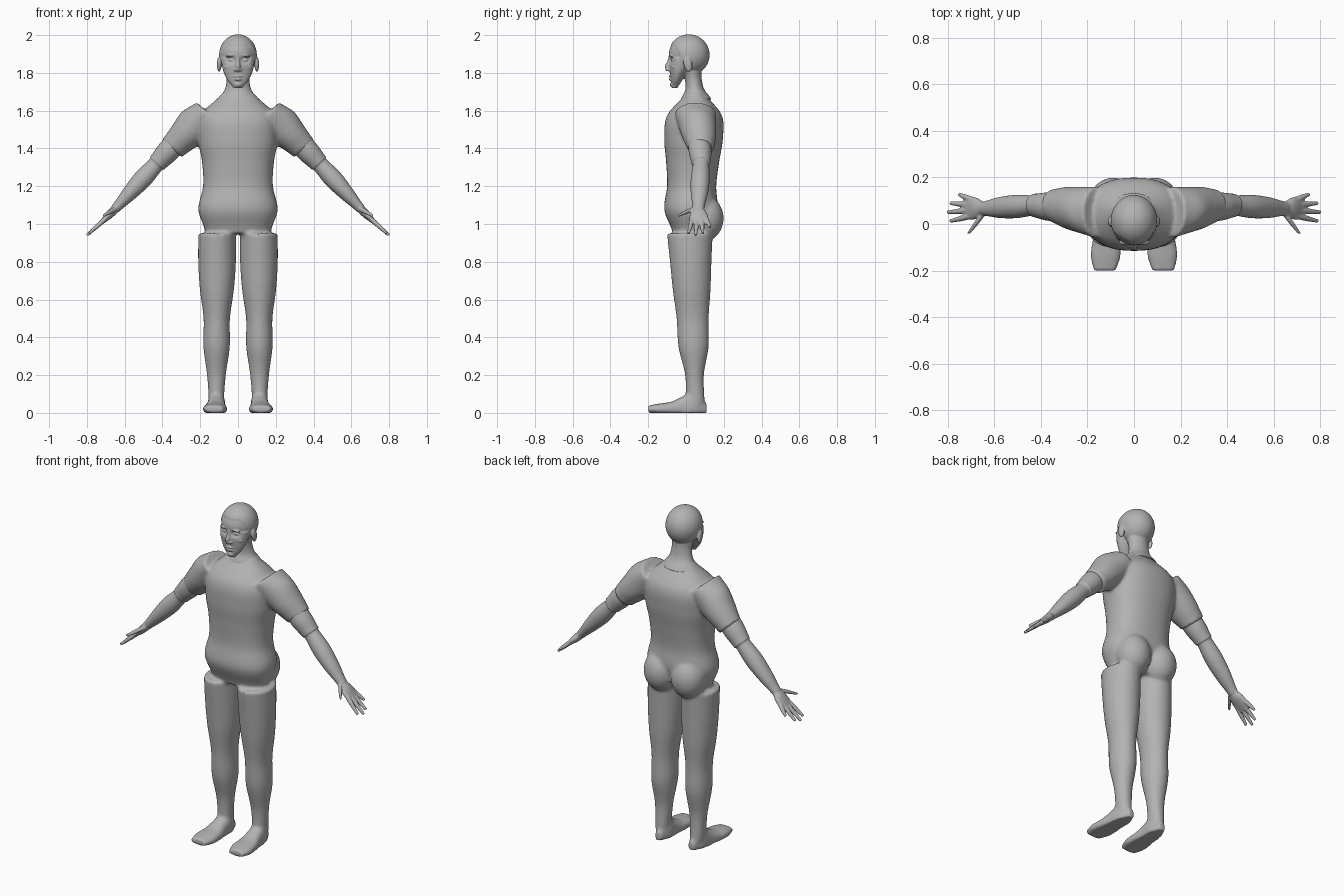
import bpy
import bmesh
import math
from mathutils import Vector, Matrix

old = bpy.data.objects.get("Cube")
if old:
    bpy.data.objects.remove(old, do_unlink=True)

GREY = (0.45, 0.45, 0.45, 1)
clay = bpy.data.materials.new("plain grey")
clay.diffuse_color = GREY
clay.use_nodes = True
clay.node_tree.nodes["Principled BSDF"].inputs["Base Color"].default_value = GREY

X, Y, Z = Vector((1, 0, 0)), Vector((0, 1, 0)), Vector((0, 0, 1))
SLOPE = Vector((0.73, 0, 0.68))      # across the hanging arm
SIDES = {"left": 1, "right": -1}


def spline(points, steps=8):
    """Smooth curve through the given sizes."""
    pts = [Vector(p) for p in points]
    pts = [pts[0], *pts, pts[-1]]
    curve = []
    for before, start, end, after in zip(pts, pts[1:], pts[2:], pts[3:]):
        leave, arrive = (end - before) / 2, (after - start) / 2
        for i in range(steps):
            t = i / steps
            ease = t * t * (3 - 2 * t)
            curve.append(start.lerp(end, ease) + leave * t * (1 - t) ** 2
                         - arrive * t * t * (1 - t))
    return curve + [pts[-1]]


def limb(bm, start, end, sizes, across, deep, side=1, segments=32, power=2):
    """Rounded limb whose (across, deep) radii are evenly spaced along it."""
    def rounded(value):
        return math.copysign(abs(value) ** (2 / power), value)

    start, end = Vector(start), Vector(end)
    radii = spline(sizes)
    rings = []
    for i, (wide, thick) in enumerate(radii):
        centre = start.lerp(end, i / (len(radii) - 1))
        ring = []
        for k in range(segments):
            angle = math.tau * k / segments
            p = (centre + across * wide * rounded(math.cos(angle))
                 + deep * thick * rounded(math.sin(angle)))
            ring.append(bm.verts.new((p.x * side, p.y, p.z)))
        rings.append(ring)
    for low, high in zip(rings, rings[1:]):
        for k in range(segments):
            bm.faces.new((low[k - 1], low[k], high[k], high[k - 1]))
    bm.faces.new(rings[0])
    bm.faces.new(rings[-1])
    return [vert for ring in rings for vert in ring]


def ball(bm, centre, radii, tilt=0, axis="X", segments=24):
    place = (Matrix.Translation(centre) @ Matrix.Rotation(tilt, 4, axis)
             @ Matrix.Diagonal((*radii, 1)))
    bmesh.ops.create_uvsphere(bm, u_segments=segments, v_segments=segments // 2,
                              radius=1, matrix=place)


def finish(bm, name, voxel, smoothing):
    """Fuse the overlapping pieces into one smooth skin."""
    bmesh.ops.recalc_face_normals(bm, faces=bm.faces[:])
    mesh = bpy.data.meshes.new(name)
    bm.to_mesh(mesh)
    bm.free()
    mesh.materials.append(clay)
    part = bpy.data.objects.new(name, mesh)
    bpy.context.collection.objects.link(part)
    fuse = part.modifiers.new("fuse", "REMESH")
    fuse.mode = "VOXEL"
    fuse.voxel_size = voxel
    fuse.use_smooth_shade = True
    soften = part.modifiers.new("soften", "SMOOTH")
    soften.factor = 0.5
    soften.iterations = smoothing


# Body: torso, sleeves, legs, feet and seat
bm = bmesh.new()
torso = [(.17, .09), (.21, .14), (.185, .13), (.19, .14), (.21, .155), (.2, .145), (.08, .05)]
sleeve = [(.11, .08), (.1, .1), (.09, .085), (.07, .07)]
leg = [(.1, .12), (.1, .11), (.09, .1), (.07, .085), (.07, .08), (.05, .05), (.04, .05)]
foot = [(.02, .03), (.045, .1), (.05, .07), (.06, .04), (.065, .03), (.05, .02)]
limb(bm, (0, .02, .95), (0, .05, 1.7), torso, X, Y, segments=48, power=2.3)
for side in SIDES.values():
    limb(bm, (.16, .05, 1.59), (.35, .08, 1.4), sleeve, Y, SLOPE, side)
    limb(bm, (.11, .02, .95), (.115, .05, .05), leg, X, Y, side)
    for vert in limb(bm, (.11, .11, .02), (.125, -.2, .02), foot, X, Z, side, power=2.4):
        vert.co.z = max(vert.co.z, 0)        # flat sole
    ball(bm, (side * .09, .1, 1.03), (.1, .1, .12))
finish(bm, "body", 0.009, 7)

# Bare arms: upper arm, forearm, palm, fingers and thumb
upper_arm = [(.06, .06), (.06, .06), (.05, .05)]
forearm = [(.043, .043), (.05, .05), (.045, .04), (.03, .025)]
palm = [(.03, .022), (.045, .022), (.05, .016), (.04, .01)]
finger = [(.013, .013), (.012, .012), (.008, .008)]
elbow, wrist = (.43, .08, 1.32), (.65, .066, 1.08)
for name, side in SIDES.items():
    bm = bmesh.new()
    limb(bm, (.32, .07, 1.44), elbow, upper_arm, Y, SLOPE, side)
    limb(bm, elbow, wrist, forearm, Y, SLOPE, side)
    limb(bm, wrist, (.73, .07, 1), palm, Y, SLOPE, side)
    for i in range(4):
        spread = i - 1.5
        reach = .8 - .012 * (i - 1) ** 2
        root = (.7, .07 + spread * .024, 1.03)
        tip = (reach, .07 + spread * .038, 1.66 - reach * .9)
        limb(bm, root, tip, finger, Y, SLOPE, side, segments=12)
    limb(bm, (.65, .04, 1.08), (.71, -.04, 1.045), finger, X, Z, side, segments=12)
    finish(bm, name + "_arm", 0.004, 3)

# Head: skull and jaw
bm = bmesh.new()
jaw = [(.09, .07), (.085, .06), (.075, .045), (.055, .03), (.025, .015)]
ball(bm, (0, .015, 1.895), (.096, .106, .105), segments=64)
limb(bm, (0, -.02, 1.88), (0, -.06, 1.72), jaw, X, Y, segments=64)

# Eye hollows and the raised cap of hair
middle = Vector((0, 0, 1.87))
for vert in bm.verts:
    x, y, z = vert.co
    if y < 0:
        off_eye = Vector(((abs(x) - .038) / .022, (z - 1.868) / .016))
        vert.co.y += .02 * math.exp(-off_eye.length_squared)
    if z > max(1.8, 1.95 - 2 * max(0, y + .06)):
        vert.co += (vert.co - middle).normalized() * .004

# Nose, lips and chin
nose = [(.009, .012), (.009, .014), (.014, .022), (.012, .012)]
limb(bm, (0, -.08, 1.89), (0, -.095, 1.81), nose, X, Y, segments=16)
for height, width in ((1.782, .026), (1.765, .022)):
    ball(bm, (0, -.075, height), (width, .017, .007))
ball(bm, (0, -.07, 1.738), (.022, .016, .014))

# Brows, eyes, cheeks, nostrils and ears
for side in SIDES.values():
    ball(bm, (side * .04, -.078, 1.89), (.027, .012, .006), side * .15, "Y")
    ball(bm, (side * .037, -.066, 1.868), (.016, .014, .009))
    ball(bm, (side * .05, -.055, 1.83), (.025, .022, .016))
    ball(bm, (side * .013, -.092, 1.816), (.009, .012, .008))
    ball(bm, (side * .1, .01, 1.845), (.012, .022, .04), .2)

# Neck
neck = [(.1, .08), (.07, .05), (.06, .045), (.065, .05)]
limb(bm, (0, .055, 1.66), (0, .03, 1.82), neck, X, Y)
finish(bm, "head_and_neck", 0.004, 3)
